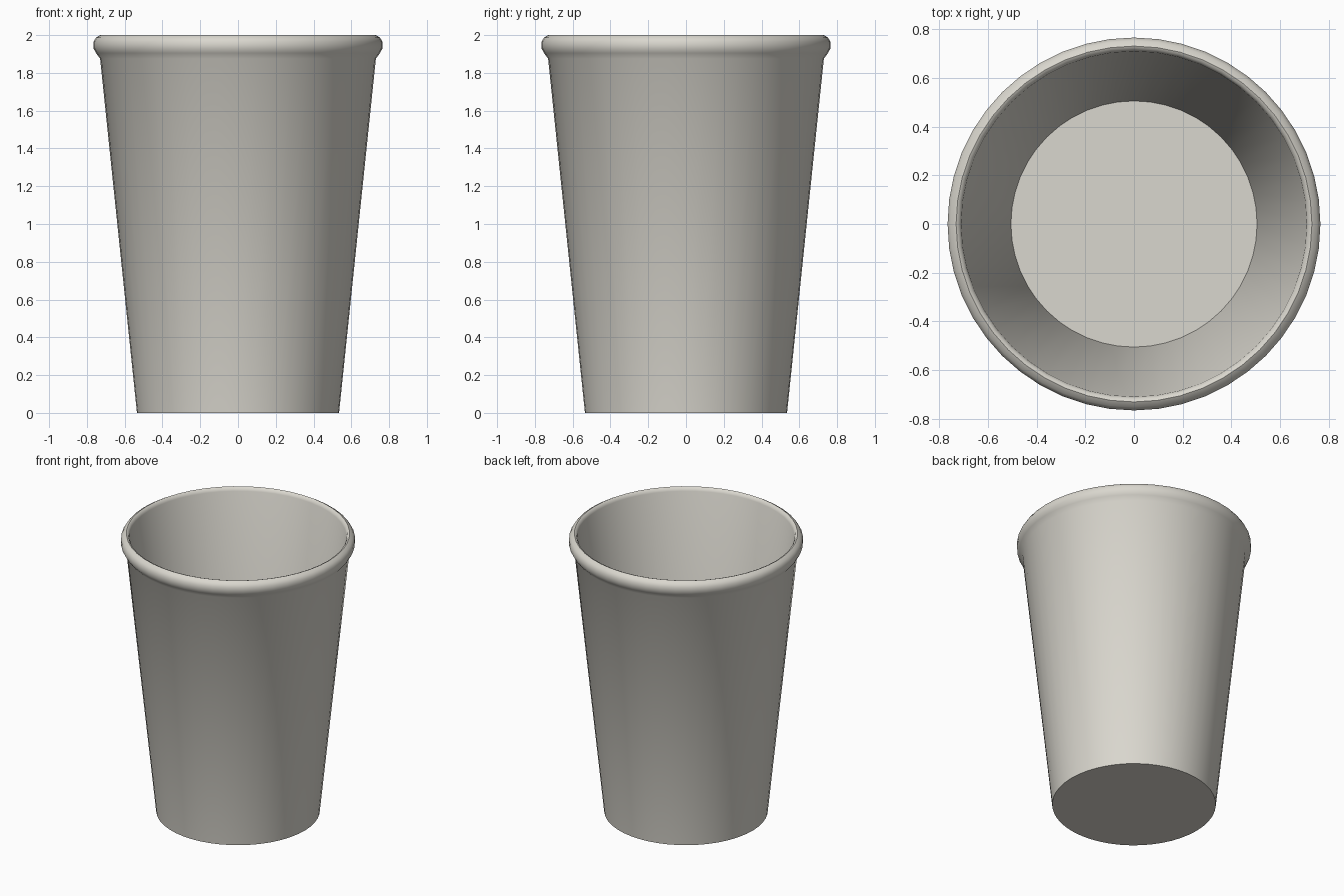
import bpy
import bmesh
from math import cos, sin, pi, radians

old = bpy.data.objects.get("Cube")
if old:
    bpy.data.objects.remove(old, do_unlink=True)

SIDES = 48

# Warm off-white paper
paper = bpy.data.materials.new("warm_white_paper")
paper.use_nodes = True
colour = (0.70, 0.68, 0.62, 1)
paper.diffuse_color = colour
paper.node_tree.nodes["Principled BSDF"].inputs["Base Color"].default_value = colour


def lathe(name, profile, closed=False, cap=False):
    """Spin a (radius, height) profile about z, optionally capping both ends."""
    bm = bmesh.new()
    rings = [[bm.verts.new((r * cos(2 * pi * i / SIDES), r * sin(2 * pi * i / SIDES), z))
              for i in range(SIDES)] for r, z in profile]
    pairs = list(zip(rings, rings[1:]))
    if closed:
        pairs.append((rings[-1], rings[0]))
    for low, high in pairs:
        for i in range(SIDES):
            j = (i + 1) % SIDES
            bm.faces.new((low[i], low[j], high[j], high[i]))
    if cap:
        bm.faces.new(rings[0])
        bm.faces.new(rings[-1])
    bmesh.ops.recalc_face_normals(bm, faces=bm.faces)
    mesh = bpy.data.meshes.new(name)
    bm.to_mesh(mesh)
    bm.free()
    mesh.materials.append(paper)
    obj = bpy.data.objects.new(name, mesh)
    bpy.context.collection.objects.link(obj)
    bpy.ops.object.select_all(action='DESELECT')
    obj.select_set(True)
    bpy.context.view_layer.objects.active = obj
    bpy.ops.object.shade_smooth_by_angle(angle=radians(50))
    return obj


# Tapered cup: underside, outer wall, rolled rim, inner wall and floor
lathe("cup", [
    (0.535, 0.0), (0.73, 1.875),
    (0.752, 1.905), (0.765, 1.93), (0.765, 1.965), (0.752, 1.987), (0.73, 2.0),
    (0.718, 1.995), (0.709, 1.975),
    (0.505, 0.02),
], cap=True)
